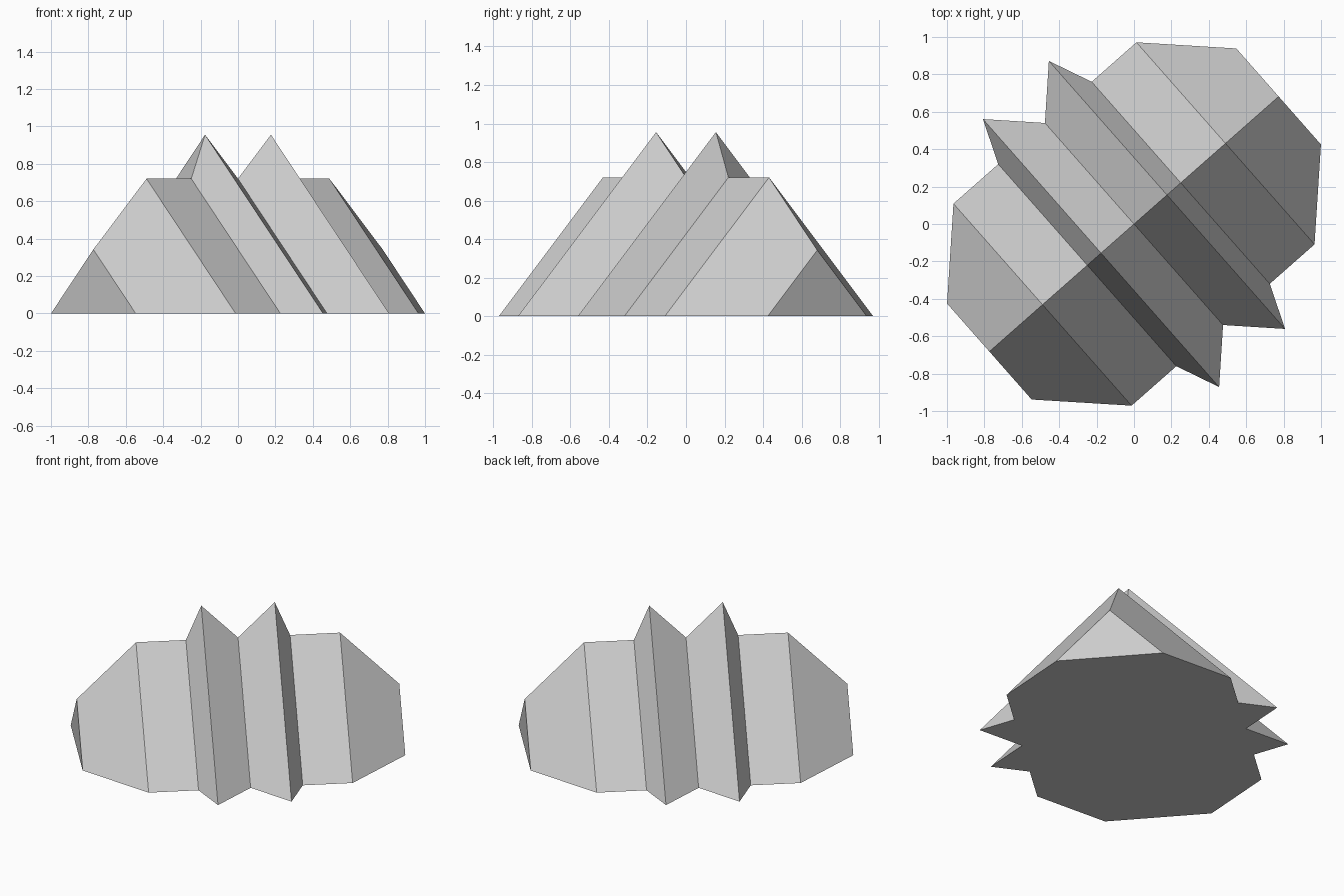
import bpy, bmesh, math
from mathutils import Matrix

cube = bpy.data.objects.get("Cube")
if cube:
    bpy.data.objects.remove(cube, do_unlink=True)

# Single flat grey
grey = bpy.data.materials.new("light grey")
grey.use_nodes = True
colour = (0.6, 0.6, 0.6, 1)
grey.diffuse_color = colour
grey.node_tree.nodes["Principled BSDF"].inputs["Base Color"].default_value = colour

# Half of the ridge skyline: (distance from centre, height), mirrored to the other half
half = [(0, 0.72), (0.235, 0.955), (0.333, 0.72), (0.652, 0.72), (1.031, 0.342)]
skyline = [(-d, h) for d, h in reversed(half[1:])] + half

# Each station is a 45 degree gable: its half width equals its height
bm = bmesh.new()
ridge = [bm.verts.new((d, 0, h)) for d, h in skyline]
sides = [[bm.verts.new((d, s * h, 0)) for d, h in skyline] for s in (-1, 1)]

# Sloping folds on both sides
for side in sides:
    for i in range(len(ridge) - 1):
        bm.faces.new((side[i], side[i + 1], ridge[i + 1], ridge[i]))

# Upright end triangles and the flat base
for end in (0, -1):
    bm.faces.new((sides[0][end], sides[1][end], ridge[end]))
bm.faces.new(sides[0] + sides[1][::-1])
bmesh.ops.recalc_face_normals(bm, faces=bm.faces)

# Turn the ridge to run diagonally
bm.transform(Matrix.Rotation(math.radians(41.4), 4, "Z"))

mesh = bpy.data.meshes.new("folded_roof")
bm.to_mesh(mesh)
bm.free()
mesh.materials.append(grey)
roof = bpy.data.objects.new("folded_roof", mesh)
bpy.context.collection.objects.link(roof)
